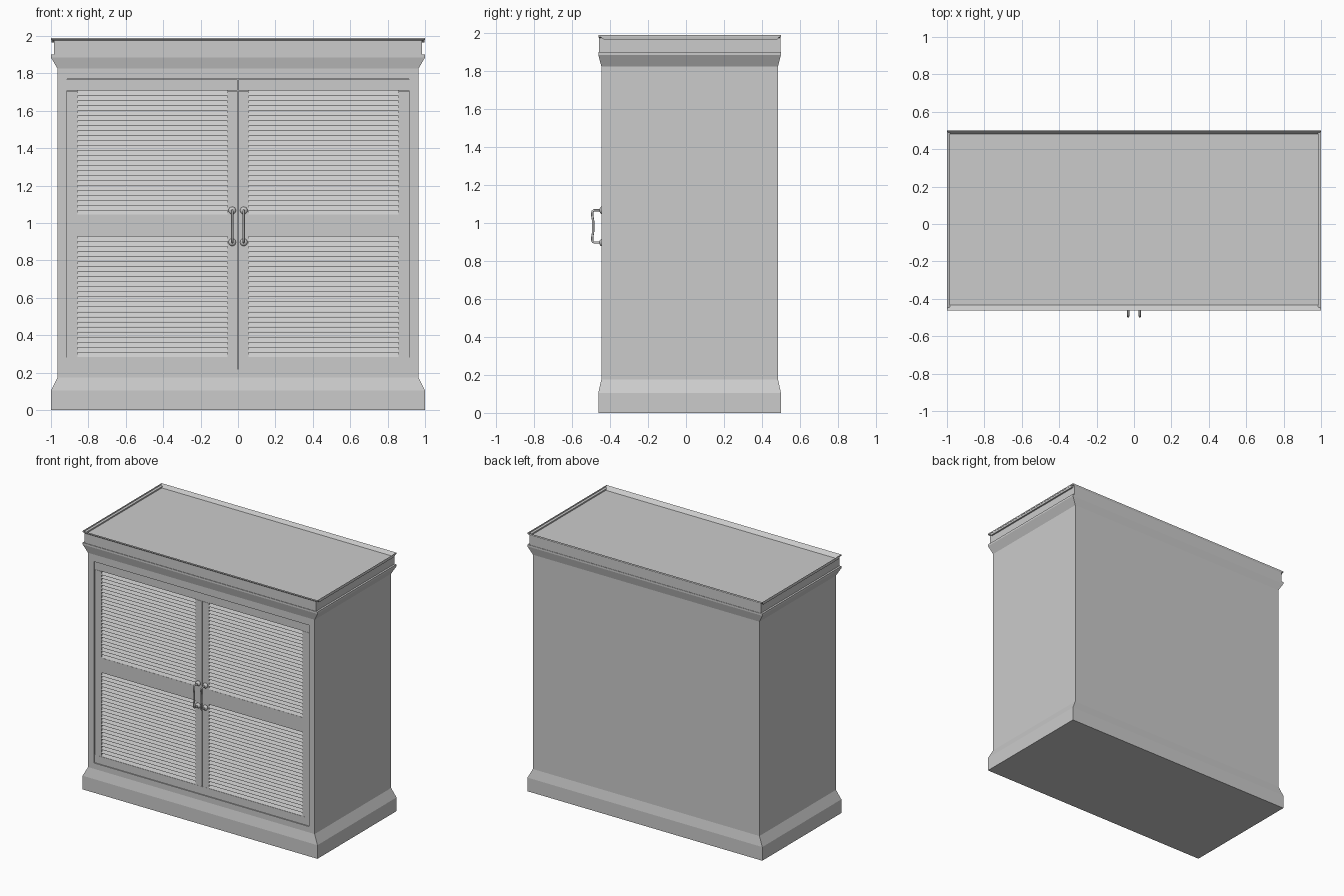
import bpy, bmesh
from mathutils import Vector

if "Cube" in bpy.data.objects:
    bpy.data.objects.remove(bpy.data.objects["Cube"], do_unlink=True)

GREY = (0.6, 0.6, 0.6, 1)
grey = bpy.data.materials.new("grey paint")
grey.diffuse_color = GREY
grey.use_nodes = True
grey.node_tree.nodes["Principled BSDF"].inputs["Base Color"].default_value = GREY


def add_object(name, mesh):
    mesh.materials.clear()
    mesh.materials.append(grey)
    ob = bpy.data.objects.new(name, mesh)
    bpy.context.collection.objects.link(ob)
    return ob


def finish(name, bm):
    bmesh.ops.recalc_face_normals(bm, faces=bm.faces)
    mesh = bpy.data.meshes.new(name)
    bm.to_mesh(mesh)
    bm.free()
    return add_object(name, mesh)


def box(name, x0, x1, y0, y1, z0, z1):
    bm = bmesh.new()
    bmesh.ops.create_cube(bm, size=1)
    for v in bm.verts:
        v.co = (x1 if v.co.x > 0 else x0, y1 if v.co.y > 0 else y0, z1 if v.co.z > 0 else z0)
    return finish(name, bm)


# Carcass with plinth, cornice and sunken top: half width, front, back, height
RINGS = [
    (1, -.462, .5, 0), (1, -.462, .5, .105), (.965, -.446, .485, .175),
    (.965, -.446, .485, 1.825), (1, -.462, .5, 1.885), (1, -.462, .5, 1.9),
    (.985, -.458, .497, 1.9), (.985, -.458, .497, 1.975), (1, -.462, .5, 1.98),
    (1, -.462, .5, 1.99), (.997, -.432, .48, 1.965),
]
DOOR_X, DOOR_LOW, DOOR_TOP = .915, .22, 1.77
FACE_Y, BACK_Y = -.438, -.405

bm = bmesh.new()
loops = []
for hx, yf, yb, z in RINGS:
    loops.append([bm.verts.new(p) for p in ((-hx, yf, z), (hx, yf, z), (hx, yb, z), (-hx, yb, z))])
for low, high in zip(loops, loops[1:]):
    for i in range(4):
        j = (i + 1) % 4
        face = bm.faces.new((low[i], low[j], high[j], high[i]))
        if low is loops[2] and i == 0:
            front = face
bm.faces.new(loops[0][::-1])
bm.faces.new(loops[-1])
bm.normal_update()
# Door recess cut into the front
bmesh.ops.inset_individual(bm, faces=[front], thickness=.03)
for v in front.verts:
    v.co.x = DOOR_X if v.co.x > 0 else -DOOR_X
    v.co.z = DOOR_TOP if v.co.z > 1 else DOOR_LOW
pushed = bmesh.ops.extrude_face_region(bm, geom=[front])["geom"]
for v in pushed:
    if isinstance(v, bmesh.types.BMVert):
        v.co.y = BACK_Y
bm.faces.remove(front)
finish("cabinet_carcass", bm)


def louvres(name, x0, x1, z0, z1, count):
    """Stack of slats leaning back towards the top."""
    bm = bmesh.new()
    step = (z1 - z0) / count
    for i in range(count):
        z = z0 + i * step
        profile = ((FACE_Y + .002, z), (FACE_Y + .002, z + .004),
                   (FACE_Y + .016, z + step + .002), (FACE_Y + .016, z))
        ends = [[bm.verts.new((x, y, h)) for y, h in profile] for x in (x0, x1)]
        for k in range(4):
            n = (k + 1) % 4
            bm.faces.new((ends[0][k], ends[0][n], ends[1][n], ends[1][k]))
        for end in ends:
            bm.faces.new(end)
    finish(name, bm)


def handle(name, x):
    """Bowed pull with a round rosette at each end."""
    curve = bpy.data.curves.new(name, "CURVE")
    curve.dimensions = "3D"
    curve.bevel_depth = .006
    curve.bevel_resolution = 2
    curve.use_fill_caps = True
    path = [(-.44, .085), (-.484, .085), (-.493, .078), (-.494, .06), (-.489, .03)]
    path += [(y, -z) for y, z in reversed(path)]
    spline = curve.splines.new("POLY")
    spline.points.add(len(path) - 1)
    for point, (y, z) in zip(spline.points, path):
        point.co = (x, y, .982 + z, 1)
    temp = bpy.data.objects.new(name, curve)
    bpy.context.collection.objects.link(temp)
    depsgraph = bpy.context.evaluated_depsgraph_get()
    mesh = bpy.data.meshes.new_from_object(temp.evaluated_get(depsgraph))
    bpy.data.objects.remove(temp, do_unlink=True)
    bm = bmesh.new()
    bm.from_mesh(mesh)
    for z in (.897, 1.067):
        made = bmesh.ops.create_uvsphere(bm, u_segments=16, v_segments=8, radius=.02)["verts"]
        for v in made:
            v.co = Vector((x + v.co.x, -.442 + v.co.y * .7, z + v.co.z))
    for f in bm.faces:
        f.smooth = True
    finish(name, bm)


# Paired doors
for side, s in (("left", 1), ("right", -1)):
    def part(name, a, b, z0, z1, y=FACE_Y):
        x0, x1 = sorted((s * a, s * b))
        box(f"{side}_door_{name}", x0, x1, y, BACK_Y, z0, z1)

    part("top_rail", .002, DOOR_X - .001, 1.708, DOOR_TOP - .002)
    part("bottom_rail", .002, DOOR_X - .001, DOOR_LOW, .28)
    part("outer_stile", .857, DOOR_X - .001, .28, 1.706, FACE_Y + .001)
    part("inner_stile", .002, .057, .28, 1.706, FACE_Y + .001)
    part("middle_rail", .057, .857, .927, 1.04, FACE_Y + .001)
    x0, x1 = sorted((s * .057, s * .857))
    louvres(f"{side}_lower_louvres", x0, x1, .28, .927, 24)
    louvres(f"{side}_upper_louvres", x0, x1, 1.04, 1.706, 25)
    handle(f"{side}_door_handle", s * .031)
